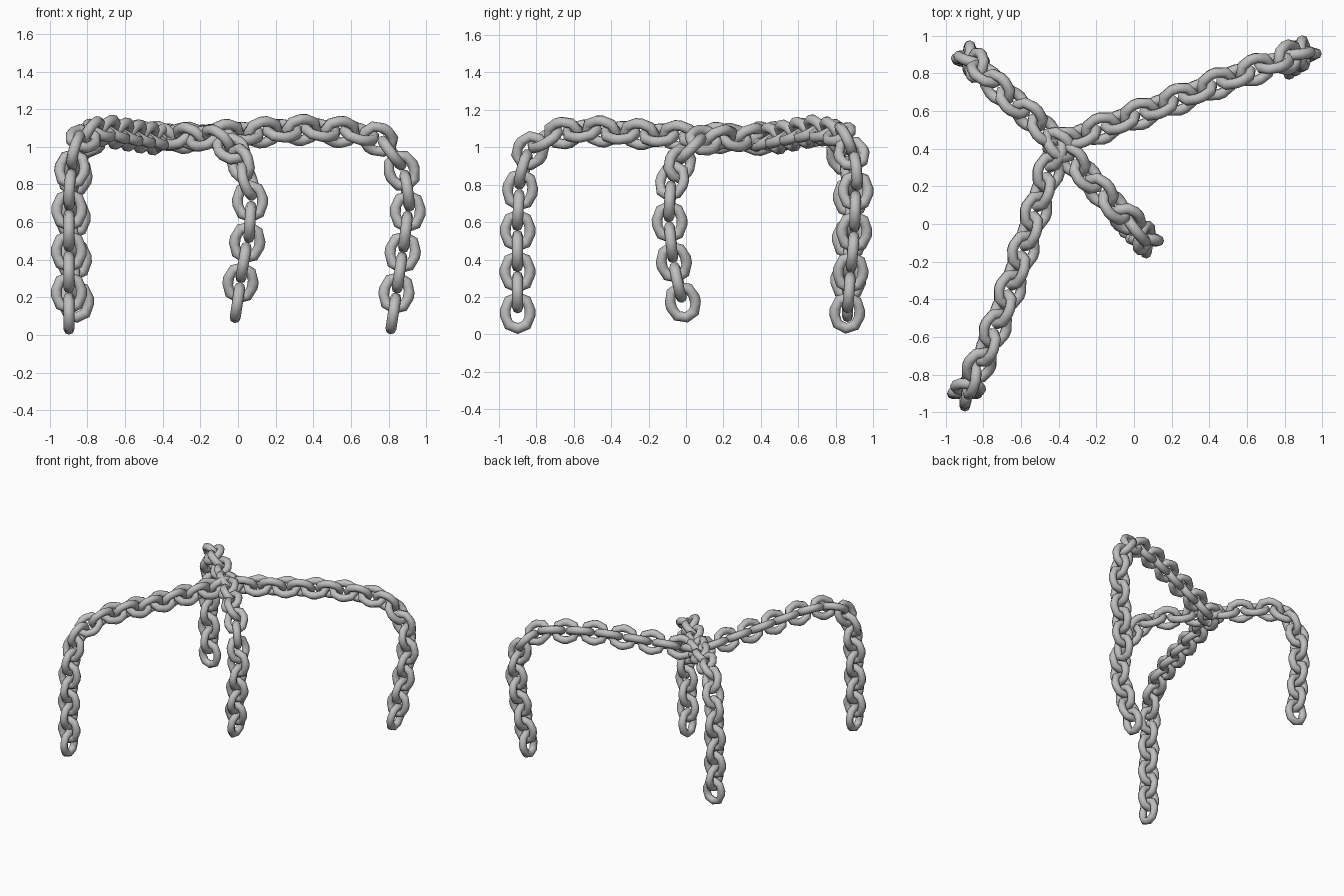
import bpy, bmesh, math
from mathutils import Vector

PITCH = 0.111      # distance between link centres
BEND = 0.066       # centreline radius of link ends
STRAIGHT = 0.018   # half length of the straight sides
WIRE = 0.029       # wire radius
SIDES = 8

cube = bpy.data.objects.get("Cube")
if cube:
    bpy.data.objects.remove(cube, do_unlink=True)

steel = bpy.data.materials.new("grey_steel")
steel.use_nodes = True
steel.diffuse_color = (0.52, 0.52, 0.52, 1)
steel.node_tree.nodes["Principled BSDF"].inputs["Base Color"].default_value = (0.52, 0.52, 0.52, 1)


def smooth_path(points):
    """Dense Catmull-Rom curve through the points."""
    p = [Vector(q) for q in points]
    p = [2 * p[0] - p[1]] + p + [2 * p[-1] - p[-2]]
    out = []
    for a, b, c, d in zip(p, p[1:], p[2:], p[3:]):
        for i in range(16):
            t = i / 16
            out.append(0.5 * (2 * b + (c - a) * t + (2 * a - 5 * b + 4 * c - d) * t * t
                              + (3 * b - a - 3 * c + d) * t ** 3))
    return out + [p[-2]]


def link_centres(path):
    """Evenly spaced centres with their directions."""
    total = sum((b - a).length for a, b in zip(path, path[1:]))
    count = round(total / PITCH)
    step = total / count
    result, travelled, k = [], 0, 0
    for a, b in zip(path, path[1:]):
        seg = (b - a).length
        while k <= count and k * step <= travelled + seg + 1e-6:
            result.append(a.lerp(b, (k * step - travelled) / seg))
            k += 1
        travelled += seg
    last = len(result) - 1
    return [(c, (result[min(i + 1, last)] - result[max(i - 1, 0)]).normalized())
            for i, c in enumerate(result)]


def add_link(bm, centre, along, normal):
    """One oval link: round wire swept around two half circles."""
    across = normal.cross(along).normalized()
    rings = []
    for end in (1, -1):
        for i in range(5):
            a = math.pi * (i / 4 - 0.5) + (0 if end == 1 else math.pi)
            out = along * math.cos(a) + across * math.sin(a)
            mid = centre + along * STRAIGHT * end + out * BEND
            rings.append([bm.verts.new(mid + WIRE * (out * math.cos(w) + normal * math.sin(w)))
                          for w in (math.tau * j / SIDES for j in range(SIDES))])
    for i, ring in enumerate(rings):
        after = rings[(i + 1) % len(rings)]
        for j in range(SIDES):
            k = (j + 1) % SIDES
            bm.faces.new((ring[j], after[j], after[k], ring[k])).smooth = True


def build_chain(name, points, leg_normal, top_normal, first_upright):
    bm = bmesh.new()
    for i, (centre, along) in enumerate(link_centres(smooth_path(points))):
        blend = min(1, max(0, (centre.z - 0.7) / 0.35))
        side = Vector(leg_normal).lerp(Vector(top_normal), blend)
        side = (side - along * side.dot(along)).normalized()
        upright = (i % 2 == 0) == first_upright
        add_link(bm, centre, along, side if upright else along.cross(side))
    bmesh.ops.recalc_face_normals(bm, faces=bm.faces)
    mesh = bpy.data.meshes.new(name)
    bm.to_mesh(mesh)
    bm.free()
    mesh.materials.append(steel)
    bpy.context.collection.objects.link(bpy.data.objects.new(name, mesh))


# Each chain runs from its hanging end up to the shared crossing
build_chain("back_left_chain", [
    (.825, .862, .115), (.858, .88, .33), (.89, .9, .55), (.902, .905, .72), (.867, .905, .88),
    (.745, .855, 1.04), (.53, .78, 1.08), (.33, .7, 1.09), (.1, .61, 1.075), (-.38, .43, 1.04)],
    (0, 1, 0), (-.36, .93, .6), False)
build_chain("front_right_chain", [
    (-.898, -.9, .115), (-.898, -.9, .555), (-.89, -.885, .785), (-.86, -.83, .985),
    (-.78, -.66, 1.075), (-.7, -.46, 1.085), (-.62, -.24, 1.07), (-.42, .38, 1.04)],
    (1, 0, 0), (.92, -.4, -.6), True)
build_chain("front_left_chain", [
    (-.003, -.017, .172), (.028, -.063, .375), (.064, -.088, .605), (.054, -.075, .815),
    (.015, -.035, .91), (-.035, .025, .99), (-.115, .105, 1.04), (-.4, .42, 1.06)],
    (0, 1, 0), (.7, .7, .9), False)
build_chain("back_right_chain", [
    (-.86, .865, .178), (-.872, .87, .4), (-.878, .88, .63), (-.863, .87, .86),
    (-.785, .79, 1.05), (-.7, .7, 1.08), (-.55, .57, 1.07), (-.4, .42, 1.05)],
    (0, 1, 0), (.7, .7, .9), True)
